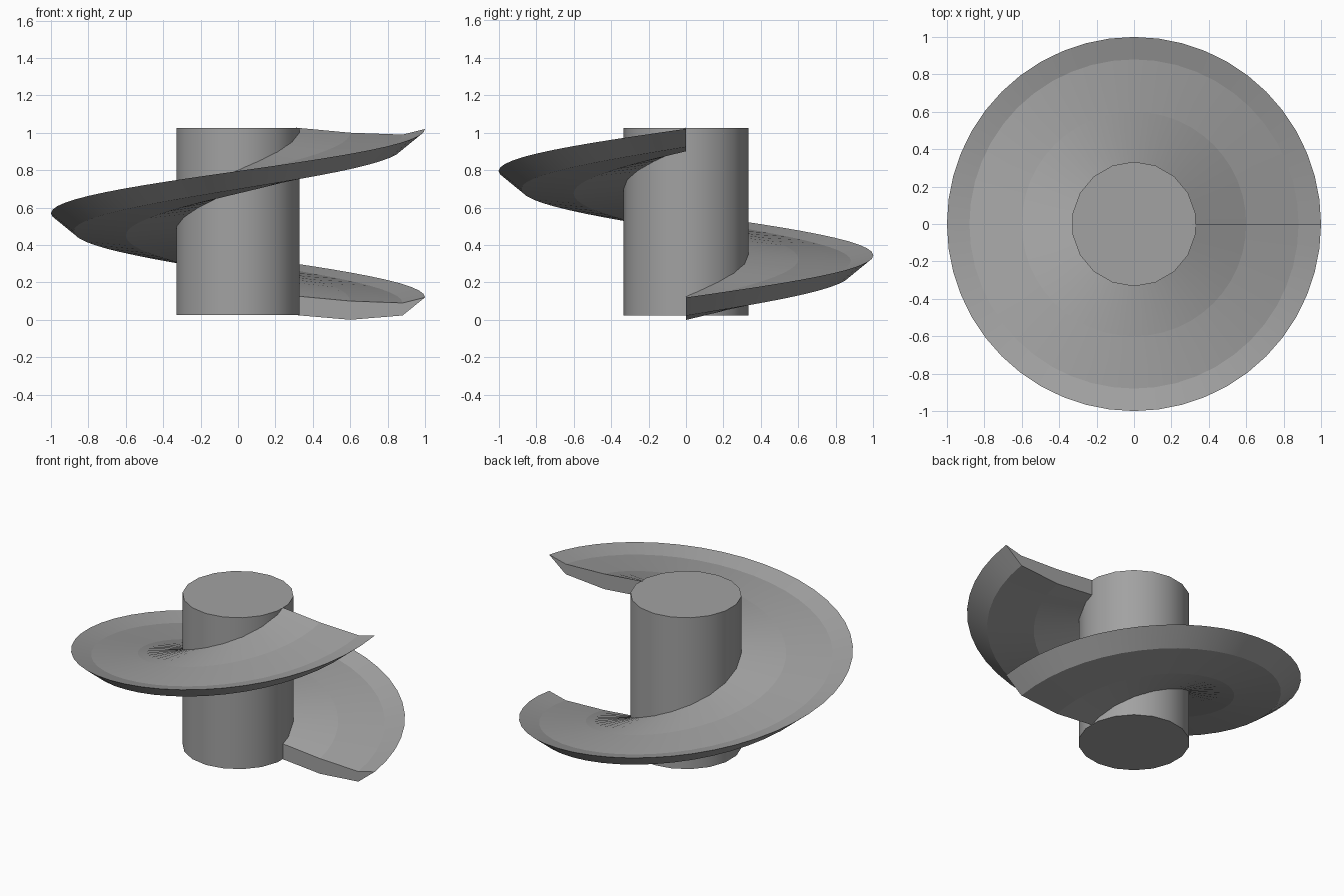
import bpy, bmesh
from math import cos, sin, pi, radians

if "Cube" in bpy.data.objects:
    bpy.data.objects.remove(bpy.data.objects["Cube"])

SEGS = 48      # steps in the single helical turn
PITCH = 0.9    # rise of the turn

grey = bpy.data.materials.new("dark_grey")
grey.diffuse_color = (0.36, 0.36, 0.36, 1)
grey.use_nodes = True
grey.node_tree.nodes["Principled BSDF"].inputs["Base Color"].default_value = grey.diffuse_color


def finish(name, bm, angle):
    bmesh.ops.recalc_face_normals(bm, faces=bm.faces)
    me = bpy.data.meshes.new(name)
    bm.to_mesh(me)
    bm.free()
    me.materials.append(grey)
    ob = bpy.data.objects.new(name, me)
    bpy.context.collection.objects.link(ob)
    bpy.ops.object.select_all(action='DESELECT')
    ob.select_set(True)
    bpy.context.view_layer.objects.active = ob
    bpy.ops.object.shade_smooth_by_angle(angle=radians(angle), keep_sharp_edges=True)
    return ob


# Central shaft
bm = bmesh.new()
bmesh.ops.create_cone(bm, cap_ends=True, segments=18, radius1=0.333, radius2=0.333, depth=1.0)
bmesh.ops.translate(bm, verts=bm.verts, vec=(0, 0, 0.525))
finish("shaft", bm, 35)

# Screw flight: dished cross-section (radius, height) swept up one turn
profile = [(0.31, 0.127), (0.6, 0.1), (0.88, 0.09), (1.0, 0.12),
           (0.88, 0.023), (0.6, 0.0), (0.31, 0.025)]
bm = bmesh.new()
rings = []
for i in range(SEGS + 1):
    a = 2 * pi * i / SEGS
    rise = PITCH * i / SEGS
    rings.append([bm.verts.new((r * cos(a), r * sin(a), z + rise)) for r, z in profile])
n = len(profile)
for lo, hi in zip(rings, rings[1:]):
    for k in range(n):
        m = (k + 1) % n
        bm.faces.new((lo[k], lo[m], hi[m], hi[k]))
        bm.edges.get((lo[k], hi[k])).smooth = False   # crease between the bands
bm.faces.new(rings[0])
bm.faces.new(rings[-1])
finish("screw_flight", bm, 22)
